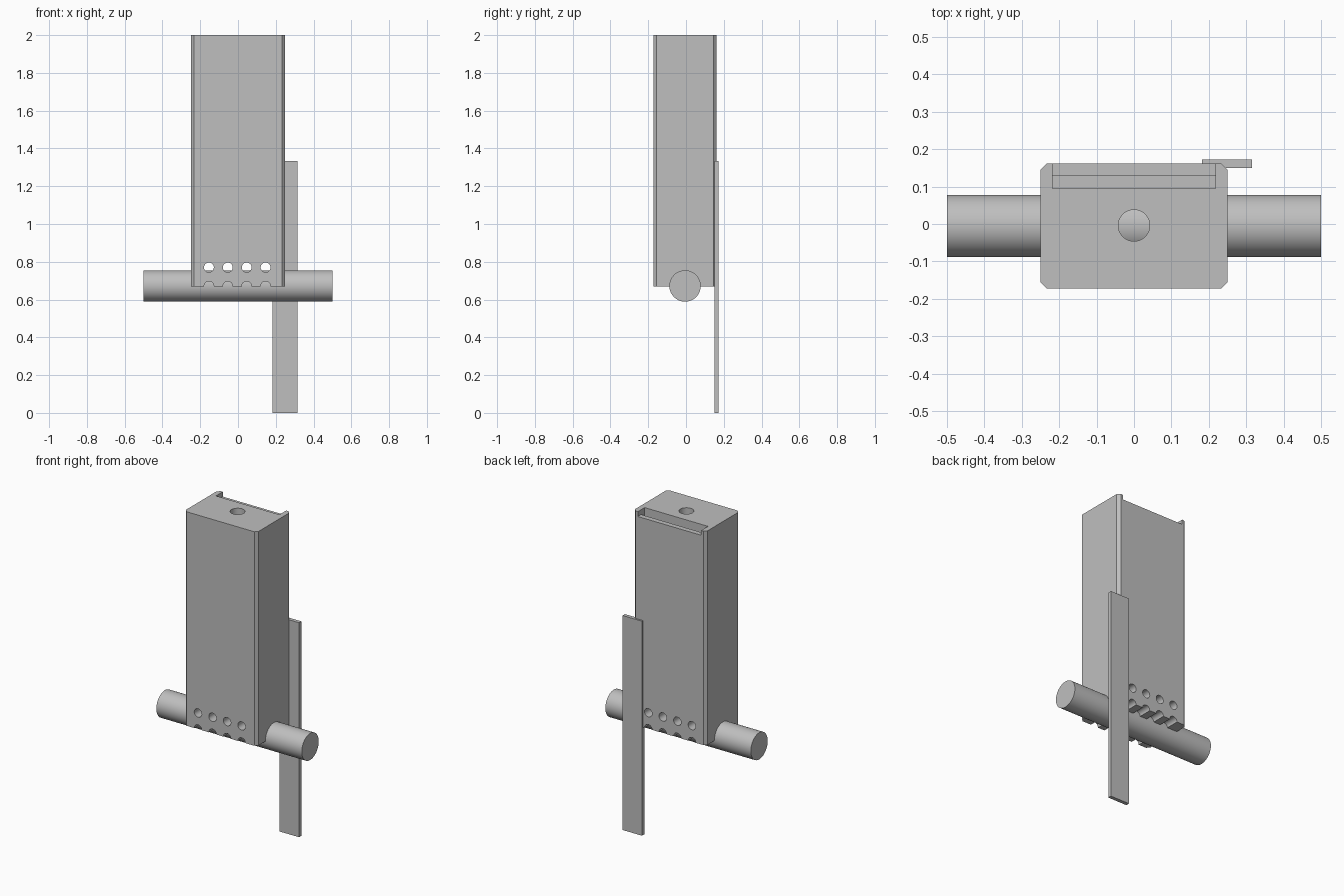
import bpy
import bmesh
import math
from mathutils import Matrix, Vector

default = bpy.data.objects.get("Cube")
if default:
    bpy.data.objects.remove(default, do_unlink=True)

grey = bpy.data.materials.new("plain grey")
grey.use_nodes = True
GREY = (0.52, 0.52, 0.52, 1)
grey.diffuse_color = GREY
grey.node_tree.nodes["Principled BSDF"].inputs["Base Color"].default_value = GREY


def finish(name, bm):
    bmesh.ops.recalc_face_normals(bm, faces=bm.faces)
    mesh = bpy.data.meshes.new(name)
    bm.to_mesh(mesh)
    bm.free()
    mesh.materials.append(grey)
    obj = bpy.data.objects.new(name, mesh)
    bpy.context.collection.objects.link(obj)
    return obj


def box(name, low, high, chamfer=0):
    """Box between two corners, with optional chamfered upright edges."""
    low, high = Vector(low), Vector(high)
    bm = bmesh.new()
    size = Matrix.Diagonal((*(high - low), 1))
    bmesh.ops.create_cube(bm, size=1, matrix=Matrix.Translation((low + high) / 2) @ size)
    if chamfer:
        upright = [e for e in bm.edges
                   if abs(e.verts[0].co.z - e.verts[1].co.z) > 0.01]
        bmesh.ops.bevel(bm, geom=upright, offset=chamfer, segments=1, affect='EDGES')
    return finish(name, bm)


def cylinder(name, centre, radius, length, axis, sides=48):
    bm = bmesh.new()
    turn = Vector((0, 0, 1)).rotation_difference(Vector(axis)).to_matrix().to_4x4()
    bmesh.ops.create_cone(bm, cap_ends=True, segments=sides, radius1=radius,
                          radius2=radius, depth=length,
                          matrix=Matrix.Translation(centre) @ turn)
    return finish(name, bm)


def select(obj):
    bpy.ops.object.select_all(action='DESELECT')
    obj.select_set(True)
    bpy.context.view_layer.objects.active = obj


def cut(target, cutter):
    mod = target.modifiers.new("cut", 'BOOLEAN')
    mod.operation = 'DIFFERENCE'
    mod.solver = 'EXACT'
    mod.object = cutter
    select(target)
    bpy.ops.object.modifier_apply(modifier=mod.name)
    bpy.data.objects.remove(cutter, do_unlink=True)


BOTTOM, TOP, BACK = 0.67, 2.0, 0.162

# Tall housing with chamfered upright edges
housing = box("housing", (-0.25, -0.173, BOTTOM), (0.25, BACK, TOP), 0.017)

# Lowered rear lip and the deeper slot in front of it
cut(housing, box("lip_cutter", (-0.218, 0.095, TOP - 0.03), (0.218, 0.3, TOP + 0.1)))
cut(housing, box("slot_cutter", (-0.218, 0.095, TOP - 0.2), (0.218, 0.13, TOP + 0.1)))

# Upright bore from the top down to the rod
cut(housing, cylinder("bore_cutter", (0, -0.004, 1.4), 0.042, 1.4, (0, 0, 1)))

# Two rows of cross holes, the lower row halved by the bottom edge
for height in (0.77, BOTTOM + 0.0005):
    for i in range(4):
        cut(housing, cylinder("hole_cutter", (-0.154 + 0.1 * i, 0, height),
                              0.026, 0.6, (0, 1, 0), 32))

# Horizontal rod through the base
rod = cylinder("cross_rod", (0, -0.005, 0.672), 0.083, 1.0, (1, 0, 0), 64)

# Thin upright strip on the rear corner
box("rear_strip", (0.182, 0.15, 0), (0.315, 0.173, 1.333))

for obj in (housing, rod):
    select(obj)
    bpy.ops.object.shade_smooth_by_angle(angle=math.radians(30))
